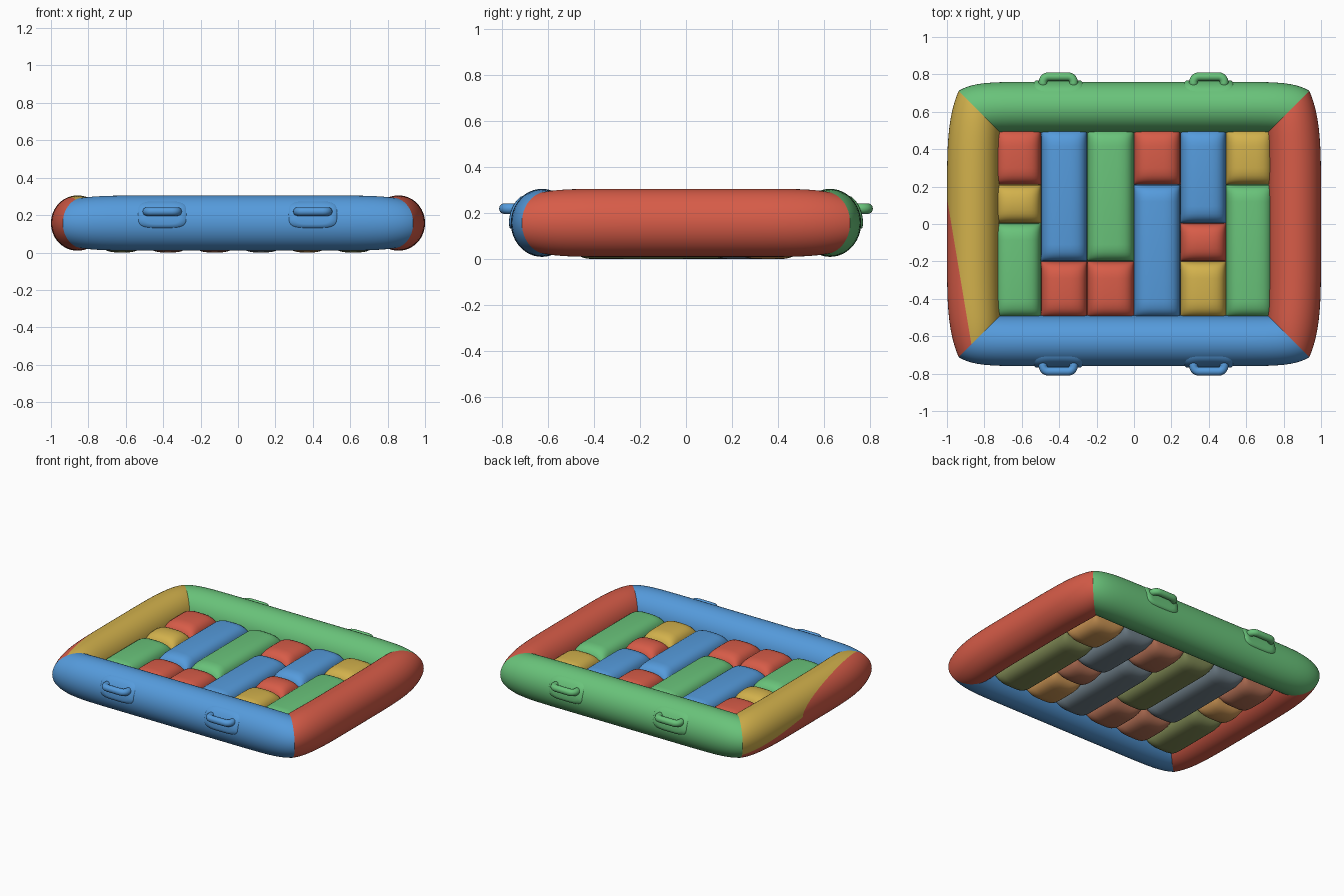
import bpy, bmesh, math
from mathutils import Vector

if "Cube" in bpy.data.objects:
    bpy.data.objects.remove(bpy.data.objects["Cube"])

def lin(v):
    v /= 255
    return v / 12.92 if v <= 0.04045 else ((v + 0.055) / 1.055) ** 2.4

def material(name, rgb):
    m = bpy.data.materials.new(name)
    m.diffuse_color = (*[lin(c) for c in rgb], 1)
    m.use_nodes = True
    m.node_tree.nodes["Principled BSDF"].inputs["Base Color"].default_value = m.diffuse_color
    return m

RGB = {"red": (215, 92, 72), "blue": (85, 155, 220), "green": (105, 195, 122), "yellow": (210, 177, 76)}
UNDER = {"red": (180, 112, 85), "blue": (112, 128, 138), "green": (128, 138, 85), "yellow": (205, 150, 85)}
MAT = {k: material(k, v) for k, v in RGB.items()}
UMAT = {k: material(k + " underside", v) for k, v in UNDER.items()}

def finish(name, bm, mats):
    bmesh.ops.recalc_face_normals(bm, faces=bm.faces[:])
    for f in bm.faces:
        f.smooth = True
    me = bpy.data.meshes.new(name)
    bm.to_mesh(me)
    bm.free()
    ob = bpy.data.objects.new(name, me)
    bpy.context.collection.objects.link(ob)
    for m in mats:
        me.materials.append(m)
    return ob

ZC, RZ = 0.1575, 0.1475   # tube centre height and half height
NS, NT = 40, 48           # sections per tube, points per section

def tube(is_x, sign):
    """Mitred inflated tube; is_x means that it runs along x."""
    outer, inner, co, ci, p, shift = ((0.76, 0.49, 0.712, 0.49, 12, 0.225) if is_x
                                      else (1.0, 0.72, 0.937, 0.715, 5, -0.225))
    bm = bmesh.new()
    rings = []
    for i in range(NS + 1):
        t = math.sin((i / NS - 0.5) * math.pi)
        w = abs(t) ** p
        o, n = outer + (co - outer) * w, inner + (ci - inner) * w
        h = RZ - 0.012 * abs(t) ** 10
        ring = []
        for j in range(NT):
            a = 2 * math.pi * j / NT
            d = (o + n) / 2 + (o - n) / 2 * math.cos(a)
            dc = (co + ci) / 2 + (co - ci) / 2 * math.cos(a)
            along, off, z = t * (dc + shift), sign * d, ZC + h * math.sin(a)
            ring.append(bm.verts.new((along, off, z) if is_x else (off, along, z)))
        rings.append(ring)
    for r, s in zip(rings, rings[1:]):
        for j in range(NT):
            k = (j + 1) % NT
            bm.faces.new((r[j], r[k], s[k], s[j]))
    return bm

# Border tubes
finish("front_tube", tube(True, -1), [MAT["blue"]])
finish("back_tube", tube(True, 1), [MAT["green"]])
finish("right_tube", tube(False, 1), [MAT["red"]])

# Left tube: slanted seam between yellow inside and red outside
bm = tube(False, -1)
P = Vector((-1, 0.14, ZC))
N_UP, N_LOW = Vector((0.78, 0.13, 0)).normalized(), Vector((0, 0.134, 1)).normalized()

def cut(faces, normal):
    geom = list({v for f in faces for v in f.verts}) + list({e for f in faces for e in f.edges}) + faces
    bmesh.ops.bisect_plane(bm, geom=geom, plane_co=P, plane_no=normal, dist=1e-5)

cut([f for f in bm.faces if f.calc_center_median().z > ZC], N_UP)
cut([f for f in bm.faces if f.calc_center_median().z < ZC and f.calc_center_median().x < -0.86], N_LOW)
for f in bm.faces:
    c = f.calc_center_median()
    if c.z > ZC:
        f.material_index = int((c - P).dot(N_UP) > 0)
    else:
        f.material_index = int(c.x < -0.86 and (c - P).dot(N_LOW) > 0)
finish("left_tube", bm, [MAT["red"], MAT["yellow"]])

# Puffy floor cells
EDGE = [0, 0.0015, 0.005, 0.012, 0.022, 0.035, 0.05, 0.07, 0.09]

def samples(a, b):
    m = (a + b) / 2
    return [a + e for e in EDGE] + [m] + [b - e for e in reversed(EDGE)]

def puff(x, a, b):
    d = max(0, 1 - min(x - a, b - x) / 0.12)
    return max(0, 1 - d ** 3) ** 0.3

def cell(name, x0, x1, y0, y1, col):
    bm = bmesh.new()
    xs, ys = samples(x0, x1), samples(y0, y1)
    for s in (1, -1):
        g = [[bm.verts.new((x, y, 0.1175 + s * 0.1175 * puff(x, x0, x1) * puff(y, y0, y1)))
              for y in ys] for x in xs]
        for i in range(len(xs) - 1):
            for j in range(len(ys) - 1):
                f = bm.faces.new((g[i][j], g[i + 1][j], g[i + 1][j + 1], g[i][j + 1]))
                f.material_index = 0 if s > 0 else 1
    bmesh.ops.remove_doubles(bm, verts=bm.verts[:], dist=1e-5)
    finish(name, bm, [MAT[col], UMAT[col]])

COL_X = [-0.745, -0.497, -0.25, 0, 0.248, 0.492, 0.742]
COLUMNS = [
    [("red", 0.21), ("yellow", 0.005), ("green", -0.5)],
    [("blue", -0.2), ("red", -0.5)],
    [("green", -0.2), ("red", -0.5)],
    [("red", 0.21), ("blue", -0.5)],
    [("blue", 0.005), ("red", -0.2), ("yellow", -0.5)],
    [("yellow", 0.21), ("green", -0.5)],
]
for i, column in enumerate(COLUMNS):
    top = 0.505
    for j, (col, low) in enumerate(column):
        cell(f"floor_cell_{i + 1}_{j + 1}", COL_X[i], COL_X[i + 1], low, top, col)
        top = low

# Handles with their mounting patches
def patch(name, cx, sign, col):
    bm = bmesh.new()
    n, rings = 48, []
    for r, lift in ((0.03, 0.008), (0.4, 0.008), (0.7, 0.008), (0.93, 0.007), (1, -0.004)):
        ring = []
        for k in range(n):
            a = 2 * math.pi * k / n
            c, s = math.cos(a), math.sin(a)
            x = cx + 0.132 * r * math.copysign(abs(c) ** 0.5, c)
            z = 0.203 + 0.073 * r * math.copysign(abs(s) ** 0.5, s)
            y = 0.625 + 0.135 * math.sqrt(1 - ((z - ZC) / RZ) ** 2) + lift
            ring.append(bm.verts.new((x, sign * y, z)))
        rings.append(ring)
    bm.faces.new(rings[0])
    for r, s in zip(rings, rings[1:]):
        for k in range(n):
            m = (k + 1) % n
            bm.faces.new((r[k], r[m], s[m], s[k]))
    ob = finish(name, bm, [MAT[col]])
    # make sure the patch faces outward
    if ob.data.polygons[0].normal.y * sign < 0:
        ob.data.flip_normals()

def handle(name, cx, sign, col):
    pts = [(-0.082, 0.73), (-0.082, 0.755)]
    pts += [(-0.052 - 0.03 * math.cos(a), 0.758 + 0.03 * math.sin(a))
            for a in (math.pi / 2 * k / 5 for k in range(6))]
    pts += [(-x, y) for x, y in reversed(pts)]
    n, rings = 16, []
    bm = bmesh.new()
    for i, (x, y) in enumerate(pts):
        a, b = pts[max(i - 1, 0)], pts[min(i + 1, len(pts) - 1)]
        d = Vector((b[0] - a[0], b[1] - a[1], 0)).normalized()
        side = Vector((-d.y, d.x, 0))
        ring = []
        for k in range(n):
            t = 2 * math.pi * k / n
            v = Vector((x, y, 0.219)) + 0.023 * (side * math.cos(t) + Vector((0, 0, math.sin(t))))
            ring.append(bm.verts.new((cx + v.x, sign * v.y, v.z)))
        rings.append(ring)
    for r, s in zip(rings, rings[1:]):
        for k in range(n):
            m = (k + 1) % n
            bm.faces.new((r[k], r[m], s[m], s[k]))
    bm.faces.new(rings[0])
    bm.faces.new(rings[-1])
    finish(name, bm, [MAT[col]])

for side, sign, col in (("front", -1, "blue"), ("back", 1, "green")):
    for end, cx in (("left", -0.405), ("right", 0.4)):
        patch(f"{side}_{end}_handle_patch", cx, sign, col)
        handle(f"{side}_{end}_handle", cx, sign, col)
